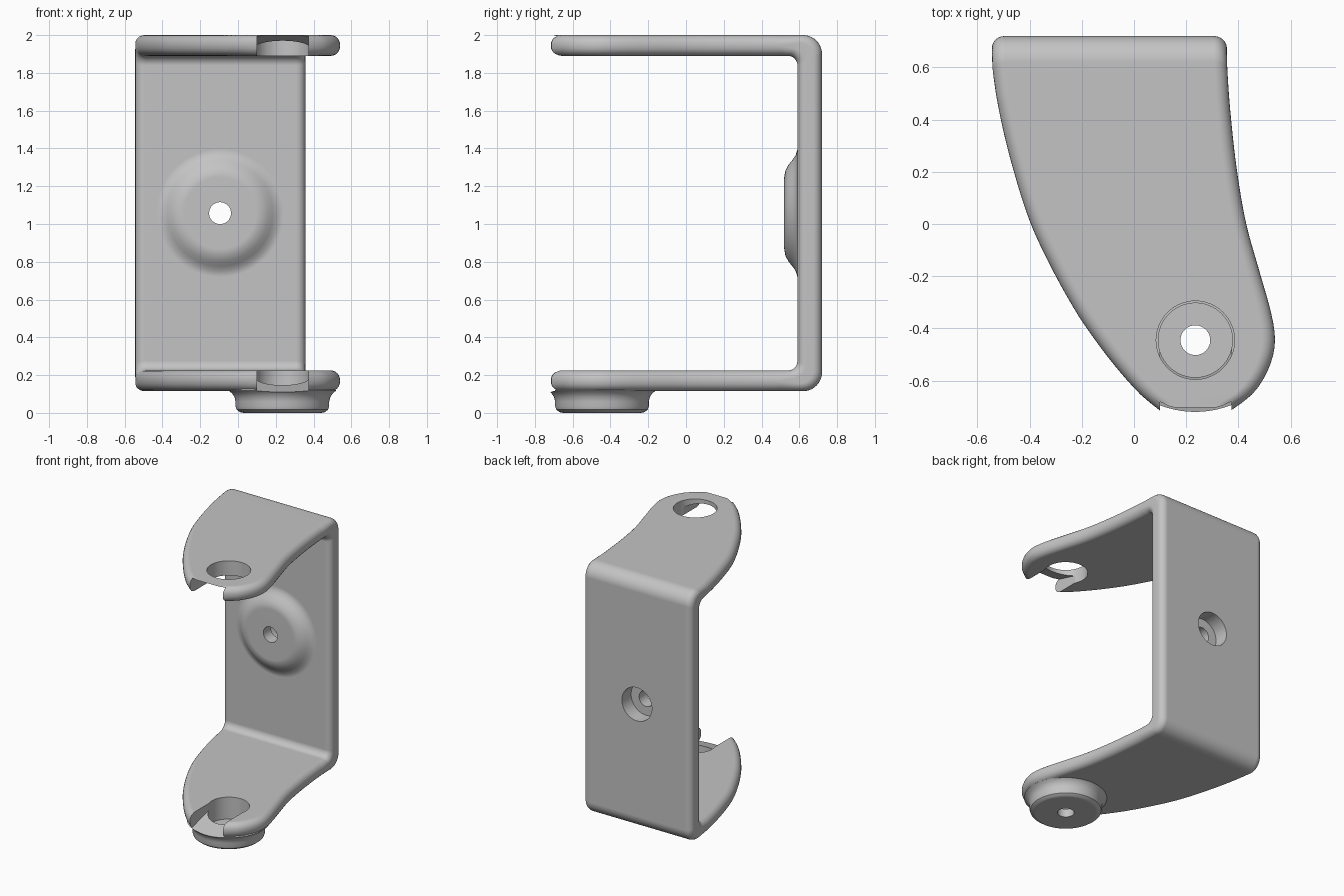
import bpy, bmesh, math
from mathutils import Vector, Matrix

cube = bpy.data.objects.get("Cube")
if cube:
    bpy.data.objects.remove(cube)

MID = 1.0575                      # height of the bracket's mirror plane
PIN = Vector((0.235, -0.445, 0))  # axis of the pin holes
SCREW = Vector((-0.095, 0, MID))  # axis of the wall screw hole

grey = bpy.data.materials.new("light grey")
grey.use_nodes = True
tone = (0.55, 0.55, 0.55, 1)
grey.diffuse_color = tone
grey.node_tree.nodes["Principled BSDF"].inputs["Base Color"].default_value = tone

# Plan outline: y, left edge x, right edge x
OUTLINE = [(0.72, -0.545, 0.355), (0.58, -0.54, 0.358), (0.4, -0.51, 0.372),
           (0.2, -0.46, 0.395), (0, -0.395, 0.43), (-0.18, -0.31, 0.48),
           (-0.34, -0.22, 0.525), (-0.44, -0.152, 0.54), (-0.52, -0.092, 0.528),
           (-0.6, -0.025, 0.492), (-0.66, 0.032, 0.445), (-0.715, 0.1, 0.37)]


def edge(y, side):
    """Smooth outline x at depth y; side is 1 or 2 (column of OUTLINE)."""
    y = max(min(y, OUTLINE[0][0]), OUTLINE[-1][0])
    last = len(OUTLINE) - 1

    def slope(k):
        a, b = OUTLINE[max(k - 1, 0)], OUTLINE[min(k + 1, last)]
        return (b[side] - a[side]) / (b[0] - a[0])
    i = next(k for k in range(last) if y >= OUTLINE[k + 1][0])
    p, q = OUTLINE[i], OUTLINE[i + 1]
    h = q[0] - p[0]
    t = (y - p[0]) / h
    return ((2*t**3 - 3*t**2 + 1) * p[side] + (t**3 - 2*t**2 + t) * h * slope(i)
            + (3*t**2 - 2*t**3) * q[side] + (t**3 - t**2) * h * slope(i + 1))


def skin(name, rings):
    """Solid from a list of equal closed rings, capped at both ends."""
    bm = bmesh.new()
    loops = [[bm.verts.new(p) for p in ring] for ring in rings]
    n = len(loops[0])
    for a, b in zip(loops, loops[1:]):
        for i in range(n):
            j = (i + 1) % n
            bm.faces.new((a[i], a[j], b[j], b[i]))
    bm.faces.new(loops[0])
    bm.faces.new(loops[-1])
    bmesh.ops.recalc_face_normals(bm, faces=bm.faces)
    mesh = bpy.data.meshes.new(name)
    bm.to_mesh(mesh)
    bm.free()
    mesh.materials.append(grey)
    ob = bpy.data.objects.new(name, mesh)
    bpy.context.collection.objects.link(ob)
    return ob


def lathe(name, profile, centre, along_y=False, sides=64):
    """Turned solid from (radius, height) pairs about z or y."""
    turn = Matrix.Rotation(-math.pi / 2, 3, 'X') if along_y else Matrix.Identity(3)
    angles = [2 * math.pi * i / sides for i in range(sides)]
    return skin(name, [[centre + turn @ Vector((r * math.cos(a), r * math.sin(a), h))
                        for a in angles] for r, h in profile])


def combine(body, tool, operation):
    mod = body.modifiers.new("cut", 'BOOLEAN')
    mod.operation, mod.object, mod.solver = operation, tool, 'EXACT'
    bpy.ops.object.select_all(action='DESELECT')
    bpy.context.view_layer.objects.active = body
    body.select_set(True)
    bpy.ops.object.modifier_apply(modifier=mod.name)
    bpy.data.objects.remove(tool)


# Stations along the bracket: matching outer and inner (y, z) points
top = []
STEPS = 40
for i in range(STEPS + 1):
    y = -0.715 + (0.5 + 0.715) * i / STEPS
    top.append((Vector((y, 2.0)), Vector((y, 1.89))))
for i in range(11):
    a = math.pi / 2 * (1 - i / 10)
    d = Vector((math.cos(a), math.sin(a)))
    top.append((Vector((0.62, 1.9)) + 0.1 * d, Vector((0.54, 1.84)) + 0.05 * d))


def flip(p):
    return Vector((p.x, 2 * MID - p.y))


stations = top + [(flip(o), flip(i)) for o, i in reversed(top)]


def section(outer, inner, r=0.05):
    """Rounded-edge cross-section spanning the outline."""
    mid, half = (outer + inner) / 2, (outer - inner).length / 2
    normal = (outer - inner).normalized()
    ring = []
    for side, sign, start in ((2, -1, -90), (1, 1, 90)):
        for k in range(14):
            a = math.radians(start + 90 * (k - k // 7) / 6)
            s, c = math.sin(a), abs(math.cos(a))
            flat = (half - r) * (1 if (k > 6) == (side == 2) else -1)
            p = mid + normal * (flat + r * s)
            grade = (edge(p.x + 0.01, side) - edge(p.x - 0.01, side)) / 0.02
            x = edge(p.x, side) + sign * r * (1 - c) * math.hypot(1, grade)
            ring.append((x, p.x, p.y))
    return ring


bracket = skin("bracket", [section(o, i) for o, i in stations])

# Raised bosses on the back wall and under the lower arm
combine(bracket, lathe("wall_boss", [(0.19, 0.52), (0.225, 0.526), (0.255, 0.542),
        (0.28, 0.562), (0.305, 0.58), (0.345, 0.592), (0.345, 0.64)], SCREW, True), 'UNION')
combine(bracket, lathe("lower_boss", [(0.205, 0), (0.225, 0.004), (0.242, 0.017),
        (0.248, 0.035), (0.248, 0.06), (0.254, 0.085), (0.268, 0.105), (0.285, 0.118),
        (0.25, 0.15)], PIN), 'UNION')

# Pin holes and counterbored screw holes
for name, r, low, high, centre, along_y in (
        ("upper_pin_hole", 0.15, 1.8, 2.1, PIN, False),
        ("lower_pin_hole", 0.142, 0.06, 0.4, PIN, False),
        ("lower_screw_hole", 0.057, -0.1, 0.2, PIN, False),
        ("wall_counterbore", 0.125, 0.61, 0.8, SCREW, True),
        ("wall_screw_hole", 0.058, 0.4, 0.7, SCREW, True)):
    combine(bracket, lathe(name, [(r, low), (r, high)], centre, along_y), 'DIFFERENCE')

# Sloped lead-in slots on the inner faces of both arms
ramp = [Vector(p) for p in ((-0.445, 0.186), (-0.8, 0.088), (-0.8, 0.3), (-0.445, 0.3))]
for name, shape in (("lower_slot", ramp), ("upper_slot", [flip(p) for p in ramp])):
    slot = skin(name, [[(x, p.x, p.y) for p in shape] for x in (0.1, 0.373)])
    combine(bracket, slot, 'DIFFERENCE')

# Smooth rounded surfaces, crisp cut edges
bpy.ops.object.shade_smooth_by_angle(angle=math.radians(32))
weighted = bracket.modifiers.new("even shading", 'WEIGHTED_NORMAL')
weighted.keep_sharp = True
